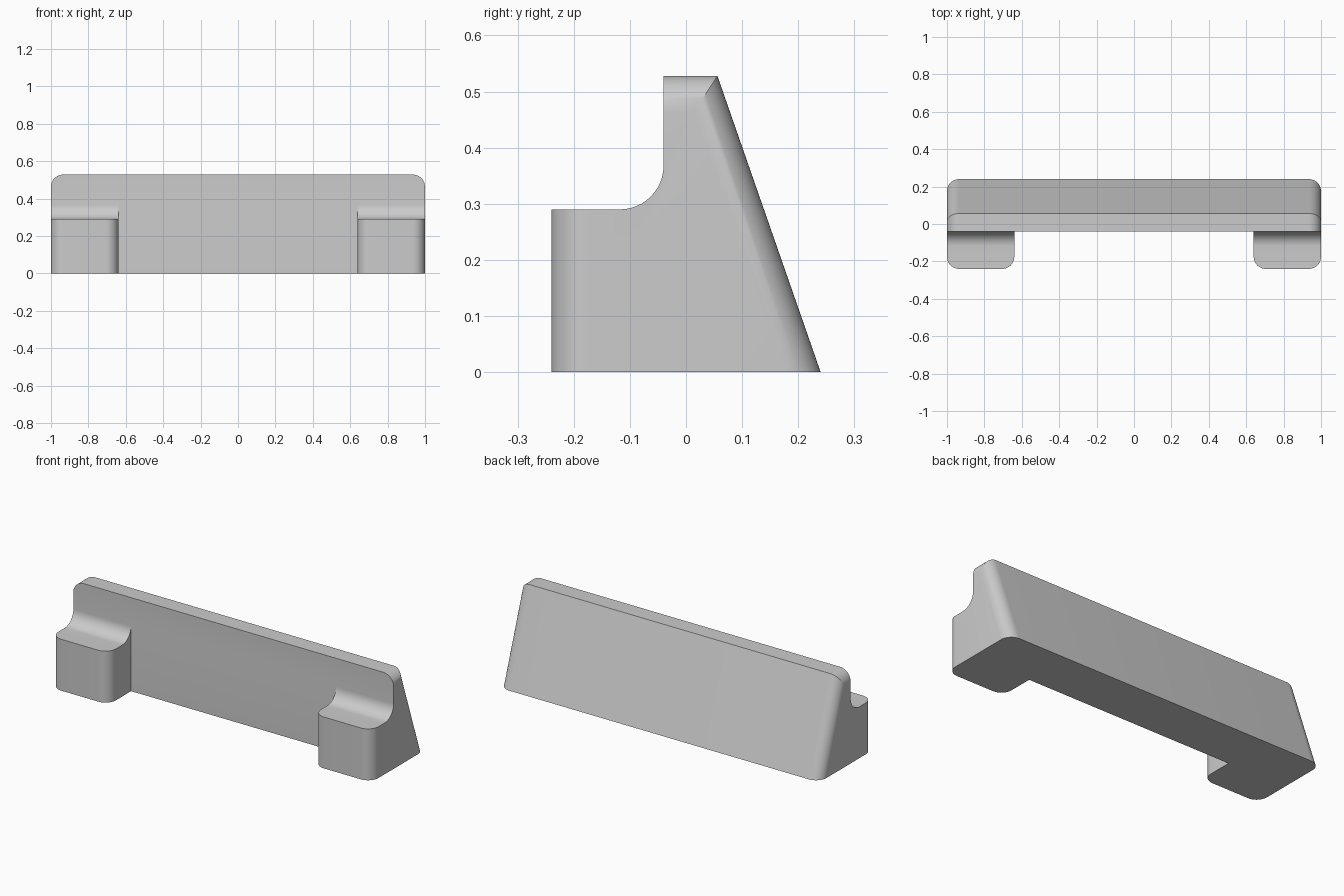
import bpy, bmesh
from math import sin, cos, pi, radians

WIDTH, HEIGHT = 1.0, 0.528          # half width, full height
FRONT, BACK, TOP_BACK = -0.04, 0.24, 0.056
FOOT_FRONT, FOOT_TOP, FOOT_INNER = -0.24, 0.29, 0.64
ROUND, FILLET, STEPS = 0.065, 0.078, 12

if "Cube" in bpy.data.objects:
    bpy.data.objects.remove(bpy.data.objects["Cube"])

grey = bpy.data.materials.new("light_grey")
grey.use_nodes = True
grey.diffuse_color = (0.6, 0.6, 0.6, 1)
grey.node_tree.nodes["Principled BSDF"].inputs["Base Color"].default_value = (0.6, 0.6, 0.6, 1)


def arc(cx, cy, r, start, end):
    angles = [radians(start + (end - start) * i / STEPS) for i in range(STEPS + 1)]
    return [(cx + r * cos(a), cy + r * sin(a)) for a in angles]


def loft(name, ring_a, ring_b, bevel_test=None):
    """Closed solid between two matching rings of 3D points."""
    bm = bmesh.new()
    a = [bm.verts.new(p) for p in ring_a]
    b = [bm.verts.new(p) for p in ring_b]
    bm.faces.new(a)
    bm.faces.new(b)
    for i in range(len(a)):
        j = (i + 1) % len(a)
        bm.faces.new((a[i], a[j], b[j], b[i]))
    bmesh.ops.recalc_face_normals(bm, faces=bm.faces)
    if bevel_test:
        bmesh.ops.bevel(bm, geom=[e for e in bm.edges if bevel_test(e)], offset=ROUND,
                        segments=STEPS, profile=0.5, affect='EDGES')
    mesh = bpy.data.meshes.new(name)
    bm.to_mesh(mesh)
    bm.free()
    mesh.materials.append(grey)
    obj = bpy.data.objects.new(name, mesh)
    bpy.context.collection.objects.link(obj)
    return obj


def combine(target, other, operation):
    mod = target.modifiers.new(operation.lower(), 'BOOLEAN')
    mod.object, mod.operation, mod.solver = other, operation, 'EXACT'
    bpy.context.view_layer.objects.active = target
    bpy.ops.object.modifier_apply(modifier=mod.name)
    bpy.data.objects.remove(other)


# Wall: straight front, sloping back with rounded back corners
plan = ([(-WIDTH, FRONT), (WIDTH, FRONT)]
        + arc(WIDTH - ROUND, BACK - ROUND, ROUND, 0, 90)
        + arc(ROUND - WIDTH, BACK - ROUND, ROUND, 90, 180))


def section(z):
    shift = (TOP_BACK - BACK) * z / HEIGHT
    return [(x, y if y == FRONT else y + shift, z) for x, y in plan]


body = loft("wedge_stand", section(0), section(HEIGHT))

# Front outline that rounds the wall's top corners
outline = ([(-WIDTH, -0.1), (WIDTH, -0.1)]
           + arc(WIDTH - ROUND, HEIGHT - ROUND, ROUND, 0, 90)
           + arc(ROUND - WIDTH, HEIGHT - ROUND, ROUND, 90, 180))
trimmer = loft("outline_cutter", [(x, -0.5, z) for x, z in outline],
               [(x, 0.5, z) for x, z in outline])
trimmer.hide_render = True
combine(body, trimmer, 'INTERSECT')

# Feet: rounded front corners and a concave fillet up to the wall
profile = ([(FRONT, 0), (FOOT_FRONT, 0), (FOOT_FRONT, FOOT_TOP)]
           + arc(FRONT - FILLET, FOOT_TOP + FILLET, FILLET, -90, 0))


def front_vertical(edge):
    p, q = (v.co for v in edge.verts)
    return abs(p.y - FOOT_FRONT) < 1e-4 and abs(q.y - FOOT_FRONT) < 1e-4 and abs(p.z - q.z) > 0.1


for side, label in ((1, "left"), (-1, "right")):
    foot = loft(label + "_foot", [(side * FOOT_INNER, y, z) for y, z in profile],
                [(side * WIDTH, y, z) for y, z in profile], front_vertical)
    combine(body, foot, 'UNION')

# Merge coplanar pieces and shade the rounded parts smoothly
bm = bmesh.new()
bm.from_mesh(body.data)
bmesh.ops.remove_doubles(bm, verts=bm.verts, dist=1e-5)
bmesh.ops.dissolve_limit(bm, angle_limit=radians(0.1), verts=bm.verts, edges=bm.edges)
bm.to_mesh(body.data)
bm.free()
bpy.ops.object.select_all(action='DESELECT')
body.select_set(True)
bpy.context.view_layer.objects.active = body
bpy.ops.object.shade_smooth_by_angle(angle=radians(30))
